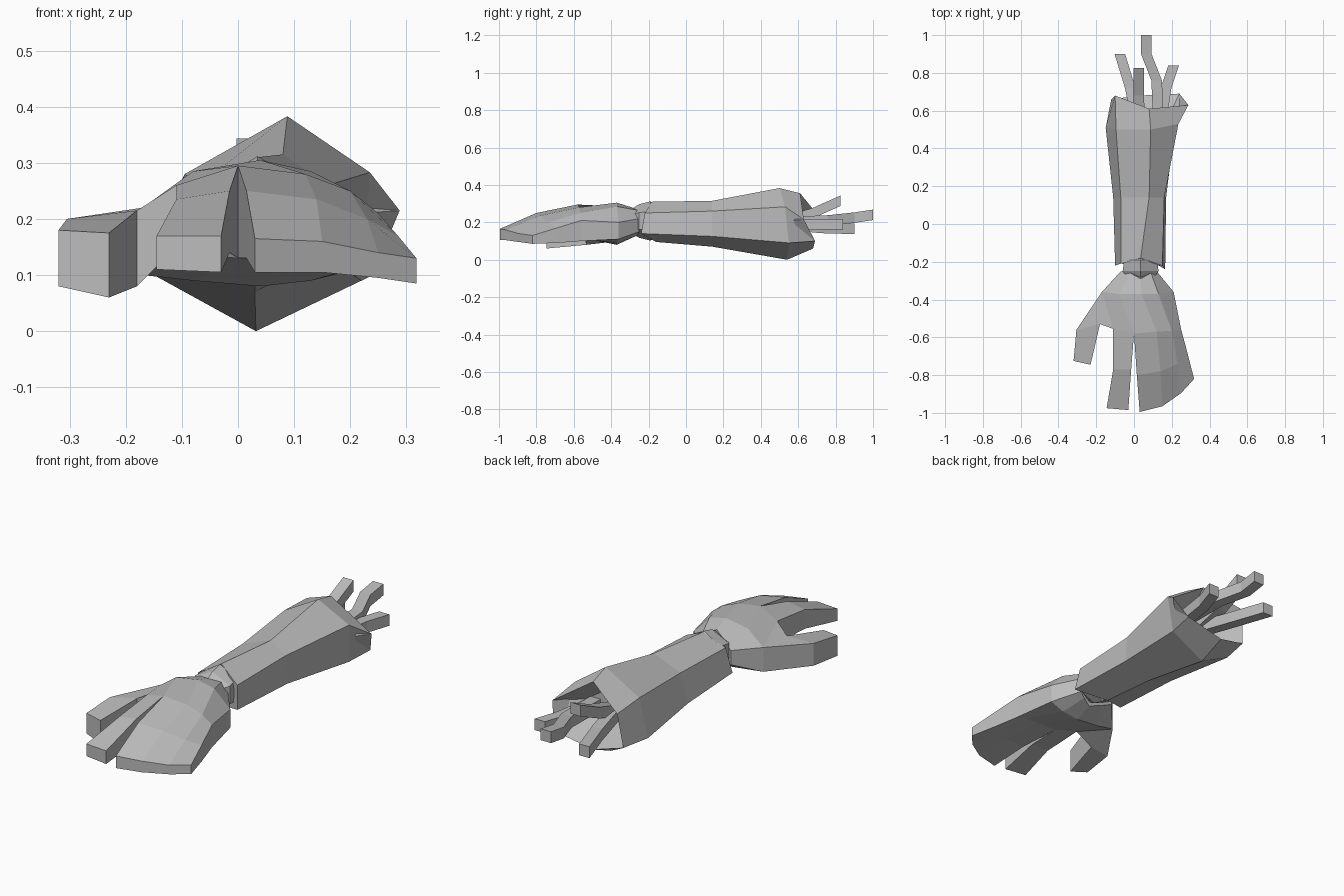
import bpy
import bmesh
import math
from mathutils import Vector

cube = bpy.data.objects.get("Cube")
if cube:
    bpy.data.objects.remove(cube, do_unlink=True)

# One plain grey for the whole arm
grey = bpy.data.materials.new("plain_grey")
grey.use_nodes = True
colour = (0.5, 0.5, 0.5, 1)
grey.diffuse_color = colour
grey.node_tree.nodes["Principled BSDF"].inputs["Base Color"].default_value = colour


def loft(bm, rings, cap_start=True, cap_end=True, skip=()):
    """Bridge equal rings of points; skip holds (ring, side) pairs left open."""
    loops = [[bm.verts.new(point) for point in ring] for ring in rings]
    count = len(loops[0])
    for row in range(len(loops) - 1):
        near, far = loops[row], loops[row + 1]
        for side in range(count):
            if (row, side) not in skip:
                following = (side + 1) % count
                bm.faces.new((near[side], near[following], far[following], far[side]))
    if cap_start:
        bm.faces.new(loops[0])
    if cap_end:
        bm.faces.new(loops[-1])


def finish(name, bm):
    """Weld the pieces and turn the bmesh into a flat shaded object."""
    bmesh.ops.remove_doubles(bm, verts=bm.verts, dist=0.0005)
    bmesh.ops.recalc_face_normals(bm, faces=bm.faces)
    mesh = bpy.data.meshes.new(name)
    bm.to_mesh(mesh)
    bm.free()
    mesh.materials.append(grey)
    part = bpy.data.objects.new(name, mesh)
    bpy.context.collection.objects.link(part)
    return part


def slab_ring(row):
    """Row of (x, y, top, bottom) columns to a closed ring."""
    tops = [(x, y, top) for x, y, top, bottom in row]
    bottoms = [(x, y, bottom) for x, y, top, bottom in row]
    return tops + bottoms[::-1]


def slab(bm, rows, **options):
    loft(bm, [slab_ring(row) for row in rows], **options)


# Forearm: six-sided sleeve (top, upper right, lower right, bottom, lower left, upper left)
sleeve = [
    [(.035, -.18, .31), (.15, -.22, .25), (.165, -.24, .14),
     (.03, -.16, .095), (-.1, -.22, .13), (-.07, -.21, .25)],
    [(.08, .14, .315), (.16, .14, .26), (.17, .14, .125),
     (.03, .14, .07), (-.11, .14, .12), (-.07, .14, .26)],
    [(.088, .5, .383), (.235, .53, .283), (.22, .55, .09),
     (.032, .54, 0), (-.15, .51, .1), (-.095, .5, .28)],
    [(.08, .61, .355), (.288, .63, .215), (.24, .69, .1),
     (.03, .68, .06), (-.12, .66, .1), (-.1, .68, .27)],
]
# Hollow at the torn end: the rim shrinks towards a sunken floor
floor_centre = Vector((.08, .52, .2))
hollow = []
for point in sleeve[-1]:
    inner = floor_centre.lerp(Vector(point), 0.5)
    inner.y = floor_centre.y
    hollow.append(inner)
bm = bmesh.new()
loft(bm, sleeve + [hollow])
finish("forearm", bm)

# Wrist joint: faceted ball between sleeve and hand
wrist_profile = [(-.33, .04, .04), (-.25, .11, .09), (-.19, .1, .105), (-.12, .06, .06)]
sides = 6
bm = bmesh.new()
rings = []
for y, wide, high in wrist_profile:
    angles = [math.tau * step / sides for step in range(sides)]
    rings.append([(.035 + wide * math.sin(a), y, .207 + high * math.cos(a)) for a in angles])
loft(bm, rings)
finish("wrist_joint", bm)

# Hand: palm, index finger, joined fingers and thumb welded into one skin
palm = [
    [(-.07, -.25, .22, .15), (-.02, -.26, .265, .13), (.035, -.29, .28, .12),
     (.09, -.26, .265, .13), (.12, -.25, .22, .15)],
    [(-.17, -.36, .22, .1), (-.08, -.37, .285, .09), (.04, -.37, .305, .08),
     (.13, -.37, .285, .09), (.21, -.36, .2, .11)],
    [(-.11, -.555, .26, .15), (0, -.58, .295, .13), (.12, -.57, .28, .12),
     (.2, -.565, .25, .11), (.25, -.56, .21, .1)],
]
joined_fingers = [
    palm[-1][1:],
    [(.015, -.8, .25, .13), (.14, -.78, .235, .12),
     (.23, -.74, .2, .1), (.285, -.69, .17, .09)],
    [(.03, -.995, .165, .105), (.15, -.965, .16, .105),
     (.25, -.895, .14, .095), (.318, -.82, .13, .085)],
]
index_finger = [
    palm[-1][:2],
    [(-.11, -.77, .235, .14), (-.015, -.77, .25, .14)],
    [(-.145, -.975, .17, .11), (-.03, -.985, .17, .105)],
]
thumb = [
    [palm[1][0], palm[2][0]],
    [(-.305, -.56, .2, .09), (-.18, -.53, .215, .08)],
    [(-.32, -.725, .18, .08), (-.23, -.745, .175, .06)],
]
bm = bmesh.new()
# The left palm wall stays open where the thumb grows out
thumb_wall = (1, len(palm[0]) * 2 - 1)
slab(bm, palm, cap_end=False, skip=[thumb_wall])
for digit in (joined_fingers, index_finger, thumb):
    slab(bm, digit, cap_start=False)
finish("hand", bm)

# Severed wires: square tubes fanning out of the hollow
wires = {
    "left_wire": [(.02, .52, .19), (-.02, .72, .17), (-.075, .9, .165)],
    "upper_wire": [(.03, .52, .2), (.025, .68, .25), (.025, .825, .315)],
    "long_wire": [(.13, .52, .2), (.12, .76, .21), (.065, .9, .225), (.065, 1, .24)],
    "right_wire": [(.14, .52, .19), (.17, .72, .19), (.21, .84, .19)],
}
half = 0.028
corners = [(-half, -half), (half, -half), (half, half), (-half, half)]
for name, path in wires.items():
    bm = bmesh.new()
    loft(bm, [[(x + dx, y, z + dz) for dx, dz in corners] for x, y, z in path])
    finish(name, bm)
